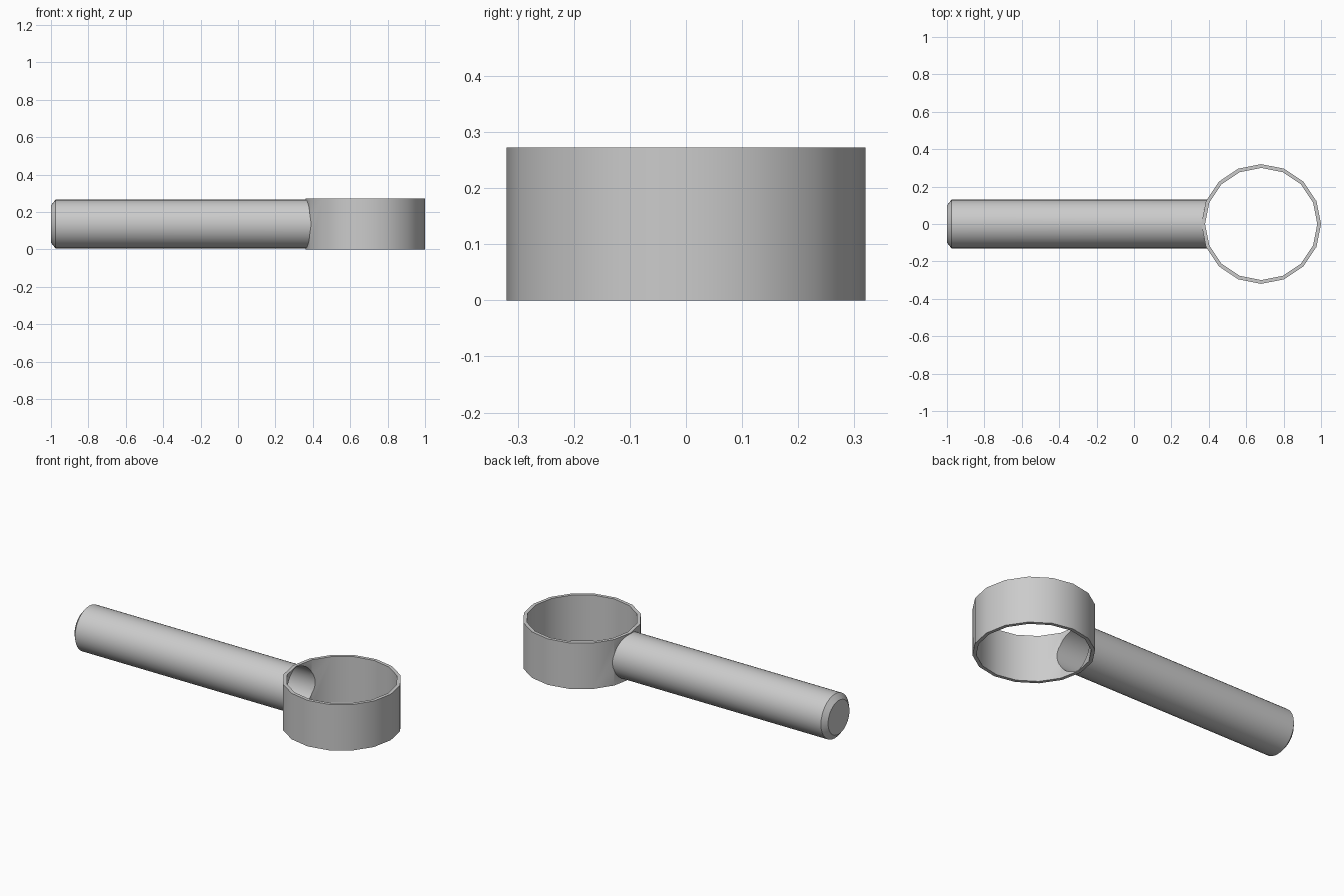
import bpy, bmesh, math

if "Cube" in bpy.data.objects:
    bpy.data.objects.remove(bpy.data.objects["Cube"])

RING_X, RING_R, WALL, HEIGHT, SIDES = 0.68, 0.32, 0.02, 0.272, 16
TUBE_R, TUBE_Z, TUBE_SEG = 0.131, 0.136, 32


def make_object(name, bm):
    bmesh.ops.recalc_face_normals(bm, faces=bm.faces)
    mesh = bpy.data.meshes.new(name)
    bm.to_mesh(mesh)
    bm.free()
    ob = bpy.data.objects.new(name, mesh)
    bpy.context.collection.objects.link(ob)
    return ob


def bridge(bm, a, b):
    n = len(a)
    for i in range(n):
        j = (i + 1) % n
        bm.faces.new((a[i], a[j], b[j], b[i]))


def tube_loop(bm, r, x_of_y):
    loop = []
    for i in range(TUBE_SEG):
        a = 2 * math.pi * i / TUBE_SEG
        y = r * math.cos(a)
        loop.append(bm.verts.new((x_of_y(y), y, TUBE_Z + r * math.sin(a))))
    return loop


def ring_face_x(y):
    # outer faceted wall of the ring on the handle side
    step = 2 * math.pi / SIDES
    for k in range(SIDES // 4):
        y0, y1 = RING_R * math.sin(k * step), RING_R * math.sin((k + 1) * step)
        if abs(y) <= y1:
            t = (abs(y) - y0) / (y1 - y0)
            c = (1 - t) * math.cos(k * step) + t * math.cos((k + 1) * step)
            return RING_X - RING_R * c


def smooth(ob):
    bpy.ops.object.select_all(action='DESELECT')
    ob.select_set(True)
    bpy.context.view_layer.objects.active = ob
    bpy.ops.object.shade_smooth_by_angle(angle=math.radians(35))


# Ring: 16-sided open band
bm = bmesh.new()
loops = []
for r, z in ((RING_R, 0), (RING_R, HEIGHT), (RING_R - WALL, HEIGHT), (RING_R - WALL, 0)):
    loops.append([bm.verts.new((RING_X + r * math.cos(2 * math.pi * i / SIDES),
                                r * math.sin(2 * math.pi * i / SIDES), z))
                  for i in range(SIDES)])
for k in range(4):
    bridge(bm, loops[k], loops[(k + 1) % 4])
ring = make_object("ring", bm)

# Round opening where the handle meets the ring
bm = bmesh.new()
a = tube_loop(bm, TUBE_R, lambda y: 0.25)
b = tube_loop(bm, TUBE_R, lambda y: 0.55)
bridge(bm, a, b)
bm.faces.new(a)
bm.faces.new(b)
cutter = make_object("opening_cutter", bm)
cutter.hide_render = True
mod = ring.modifiers.new("opening", 'BOOLEAN')
mod.operation, mod.solver, mod.object = 'DIFFERENCE', 'EXACT', cutter
bpy.context.view_layer.objects.active = ring
bpy.ops.object.modifier_apply(modifier=mod.name)
bpy.data.objects.remove(cutter)
smooth(ring)

# Handle: hollow tube with a chamfered closed end, open into the ring
bm = bmesh.new()
cap = tube_loop(bm, 0.10, lambda y: -1.0)
shoulder = tube_loop(bm, TUBE_R, lambda y: -0.975)
mouth = tube_loop(bm, TUBE_R, ring_face_x)
bm.faces.new(cap)
bridge(bm, cap, shoulder)
bridge(bm, shoulder, mouth)
handle = make_object("handle", bm)
# point normals outward on the open shell
if sum(p.normal.x * p.area for p in handle.data.polygons) > 0:
    handle.data.flip_normals()
smooth(handle)
